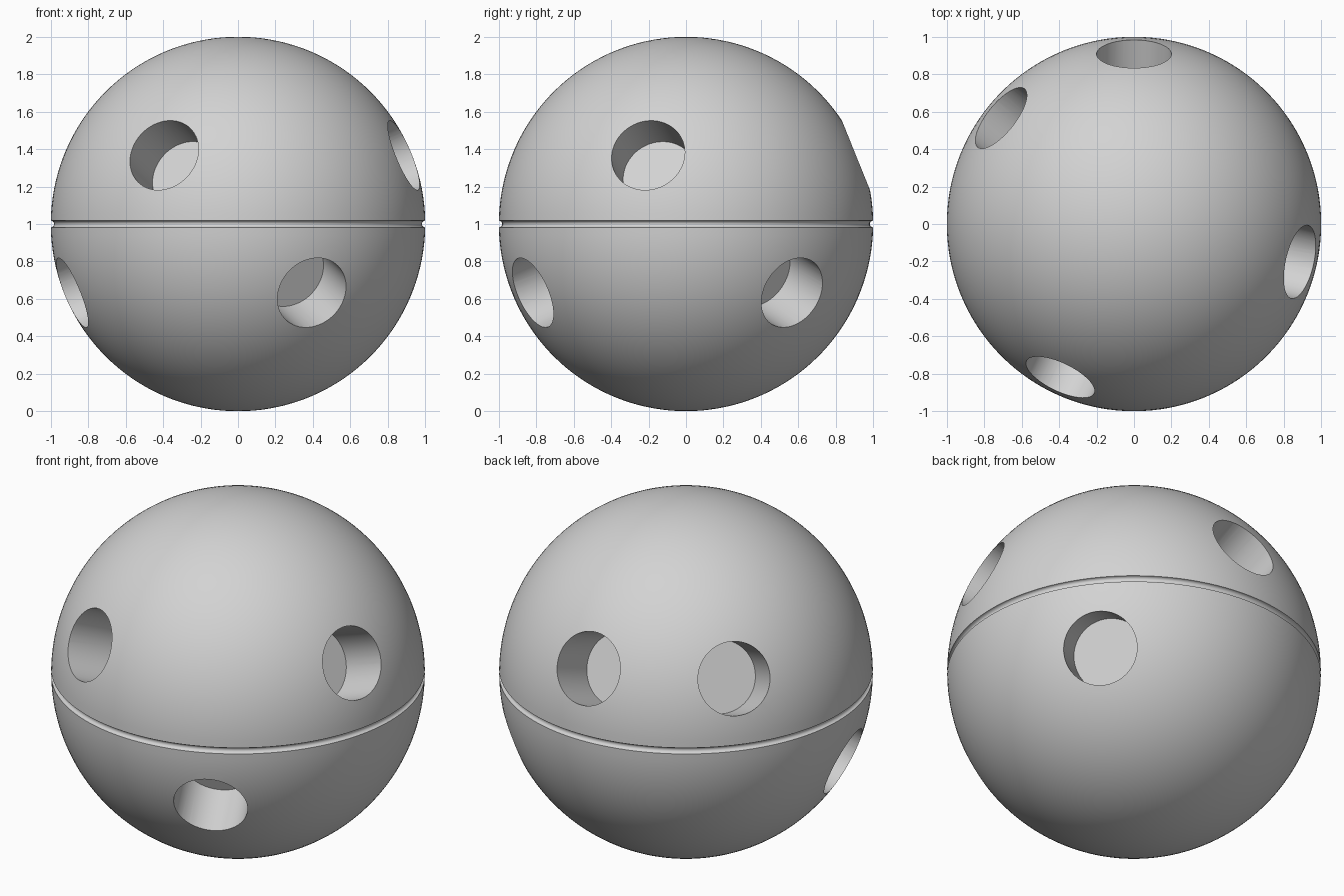
import bpy, bmesh, math
from mathutils import Matrix, Vector

if "Cube" in bpy.data.objects:
    bpy.data.objects.remove(bpy.data.objects["Cube"])

CENTRE = Vector((0, 0, 1))
GROOVE = 0.018          # equator groove radius
HOLE_R = 0.2
HOLE_FLOOR = 0.68       # distance of the hole floor from the ball centre
TILT = math.radians(22)

grey = bpy.data.materials.new("plain grey")
grey.diffuse_color = (0.65, 0.65, 0.65, 1)
grey.use_nodes = True
grey.node_tree.nodes["Principled BSDF"].inputs["Base Color"].default_value = grey.diffuse_color


def add_object(name, bm):
    mesh = bpy.data.meshes.new(name)
    bm.to_mesh(mesh)
    bm.free()
    mesh.materials.append(grey)
    obj = bpy.data.objects.new(name, mesh)
    bpy.context.collection.objects.link(obj)
    return obj


# Ball: half-circle profile with a small round groove at the equator, spun round
edge = 2 * math.asin(GROOVE / 2)
half = 36
upper = [math.pi / 2 + (edge - math.pi / 2) * i / half for i in range(half + 1)]
profile = [(math.cos(a), math.sin(a)) for a in upper]
profile += [(1 - GROOVE * math.sin(t), GROOVE * math.cos(t))
            for t in (math.pi * i / 8 for i in range(1, 8))]
profile += [(math.cos(a), -math.sin(a)) for a in reversed(upper)]

bm = bmesh.new()
verts = [bm.verts.new((r, 0, 1 + z)) for r, z in profile]
edges = [bm.edges.new(pair) for pair in zip(verts, verts[1:])]
bmesh.ops.spin(bm, geom=verts + edges, cent=CENTRE, axis=(0, 0, 1),
               angle=2 * math.pi, steps=128)
bmesh.ops.remove_doubles(bm, verts=bm.verts, dist=1e-5)
bmesh.ops.recalc_face_normals(bm, faces=bm.faces)
ball = add_object("ball", bm)

# Seven round holes, evenly spaced, above and below the groove
bm = bmesh.new()
depth = 1.2 - HOLE_FLOOR
for i in range(7):
    turn = math.pi / 2 + i * 2 * math.pi / 7
    tilt = TILT if i in (0, 1, 3, 5) else -TILT
    out = Vector((math.cos(turn) * math.cos(tilt),
                  math.sin(turn) * math.cos(tilt), math.sin(tilt)))
    place = Matrix.Translation(CENTRE + out * (HOLE_FLOOR + depth / 2))
    bmesh.ops.create_cone(bm, cap_ends=True, segments=64, radius1=HOLE_R,
                          radius2=HOLE_R, depth=depth,
                          matrix=place @ out.to_track_quat('Z', 'Y').to_matrix().to_4x4())
cutter = add_object("hole_cutter", bm)
cutter.hide_render = True

cut = ball.modifiers.new("holes", 'BOOLEAN')
cut.operation = 'DIFFERENCE'
cut.solver = 'EXACT'
cut.object = cutter

bpy.ops.object.select_all(action='DESELECT')
ball.select_set(True)
bpy.context.view_layer.objects.active = ball
bpy.ops.object.modifier_apply(modifier=cut.name)
bpy.data.objects.remove(cutter)
bpy.ops.object.shade_smooth_by_angle(angle=math.radians(35))
